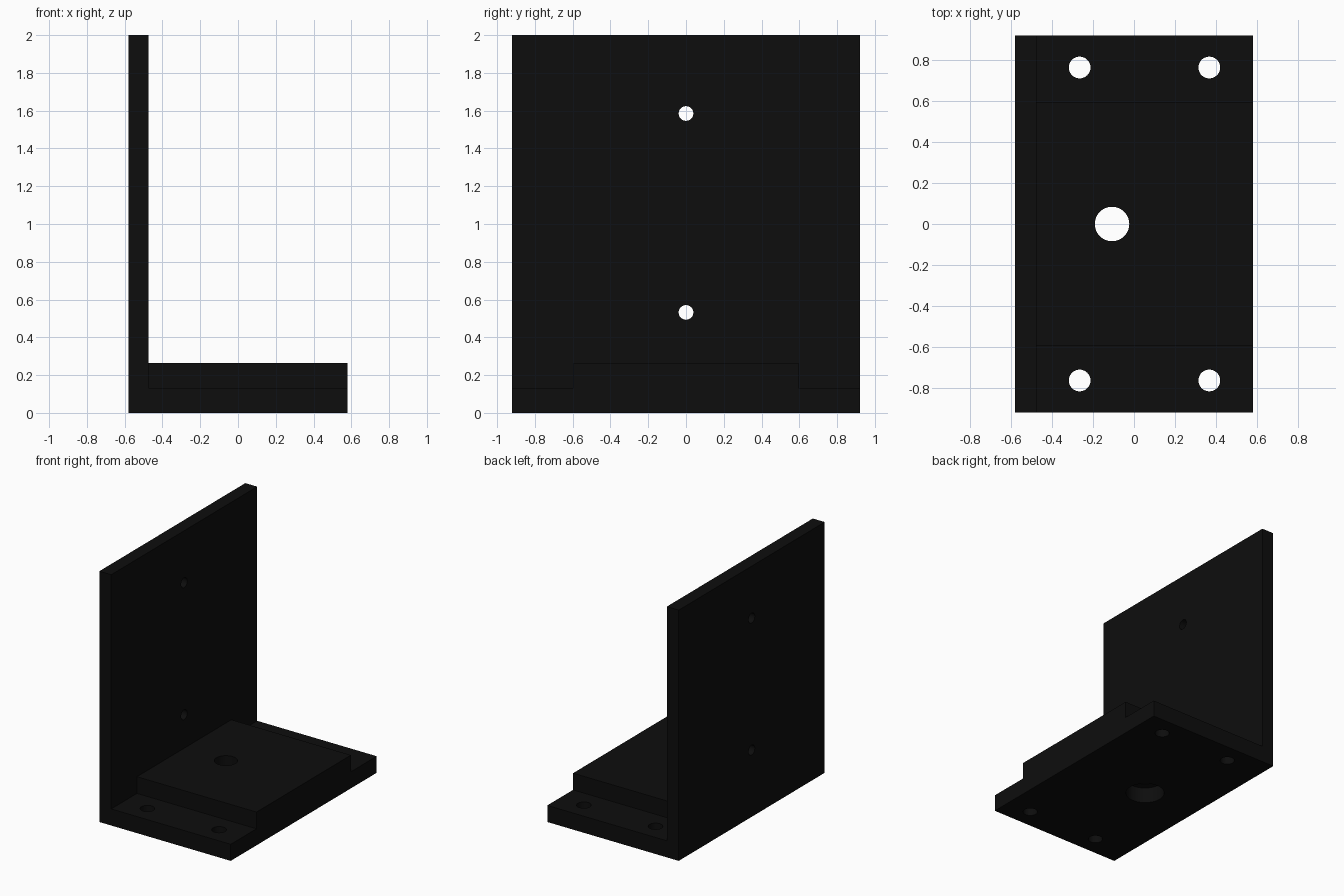
import bpy, bmesh
from mathutils import Matrix, Vector
from math import pi, radians

if "Cube" in bpy.data.objects:
    bpy.data.objects.remove(bpy.data.objects["Cube"])

black = bpy.data.materials.new("black_finish")
black.diffuse_color = (0.004, 0.004, 0.004, 1)
black.use_nodes = True
black.node_tree.nodes["Principled BSDF"].inputs["Base Color"].default_value = black.diffuse_color


def extrude_x(name, profile, x0, x1):
    """Extrude a (y, z) outline along x."""
    bm = bmesh.new()
    face = bm.faces.new([bm.verts.new((x0, y, z)) for y, z in profile])
    out = bmesh.ops.extrude_face_region(bm, geom=[face])
    moved = [v for v in out["geom"] if isinstance(v, bmesh.types.BMVert)]
    bmesh.ops.translate(bm, vec=(x1 - x0, 0, 0), verts=moved)
    bmesh.ops.recalc_face_normals(bm, faces=bm.faces)
    mesh = bpy.data.meshes.new(name)
    bm.to_mesh(mesh)
    bm.free()
    ob = bpy.data.objects.new(name, mesh)
    bpy.context.collection.objects.link(ob)
    mesh.materials.append(black)
    return ob


def drill(ob, start, end, radius):
    """Cut a round hole from start to end."""
    start, end = Vector(start), Vector(end)
    axis = end - start
    rot = Matrix.Rotation(pi / 2, 4, 'Y') if abs(axis.x) > 0 else Matrix()
    bm = bmesh.new()
    bmesh.ops.create_cone(bm, cap_ends=True, segments=48, radius1=radius,
                          radius2=radius, depth=axis.length,
                          matrix=Matrix.Translation((start + end) / 2) @ rot)
    mesh = bpy.data.meshes.new("hole_cutter")
    bm.to_mesh(mesh)
    bm.free()
    mesh.materials.append(black)
    cutter = bpy.data.objects.new("hole_cutter", mesh)
    cutter.hide_render = True
    bpy.context.collection.objects.link(cutter)
    mod = ob.modifiers.new("hole", 'BOOLEAN')
    mod.operation, mod.solver, mod.object = 'DIFFERENCE', 'EXACT', cutter
    bpy.context.view_layer.objects.active = ob
    bpy.ops.object.modifier_apply(modifier=mod.name)
    bpy.data.objects.remove(cutter)


X_BACK, X_PLATE, X_FRONT = -0.58, -0.475, 0.58
HALF, STEP = 0.92, 0.595
Z_FLANGE, Z_BLOCK = 0.132, 0.265

# Upright plate with two holes on its centre line
plate = extrude_x("upright_plate",
                  [(-HALF, 0), (HALF, 0), (HALF, 2), (-HALF, 2)],
                  X_BACK, X_PLATE)
for z in (0.532, 1.585):
    drill(plate, (X_BACK - 0.1, 0, z), (X_PLATE + 0.1, 0, z), 0.039)

# Stepped base: raised block between two bolt flanges
half = [(HALF, 0), (HALF, Z_FLANGE), (STEP, Z_FLANGE), (STEP, Z_BLOCK)]
base = extrude_x("stepped_base",
                 half + [(-y, z) for y, z in reversed(half)],
                 X_PLATE, X_FRONT)

# Bolt holes in the flanges
for x in (-0.265, 0.367):
    for y in (-0.763, 0.763):
        drill(base, (x, y, -0.1), (x, y, 0.3), 0.053)

# Central bore with a wider recess from below
drill(base, (-0.107, 0, -0.1), (-0.107, 0, 0.4), 0.084)
drill(base, (-0.107, 0, -0.1), (-0.107, 0, 0.125), 0.142)

# Smooth hole walls, crisp edges
for ob in (plate, base):
    bpy.ops.object.select_all(action='DESELECT')
    ob.select_set(True)
    bpy.context.view_layer.objects.active = ob
    bpy.ops.object.shade_smooth_by_angle(angle=radians(30))
